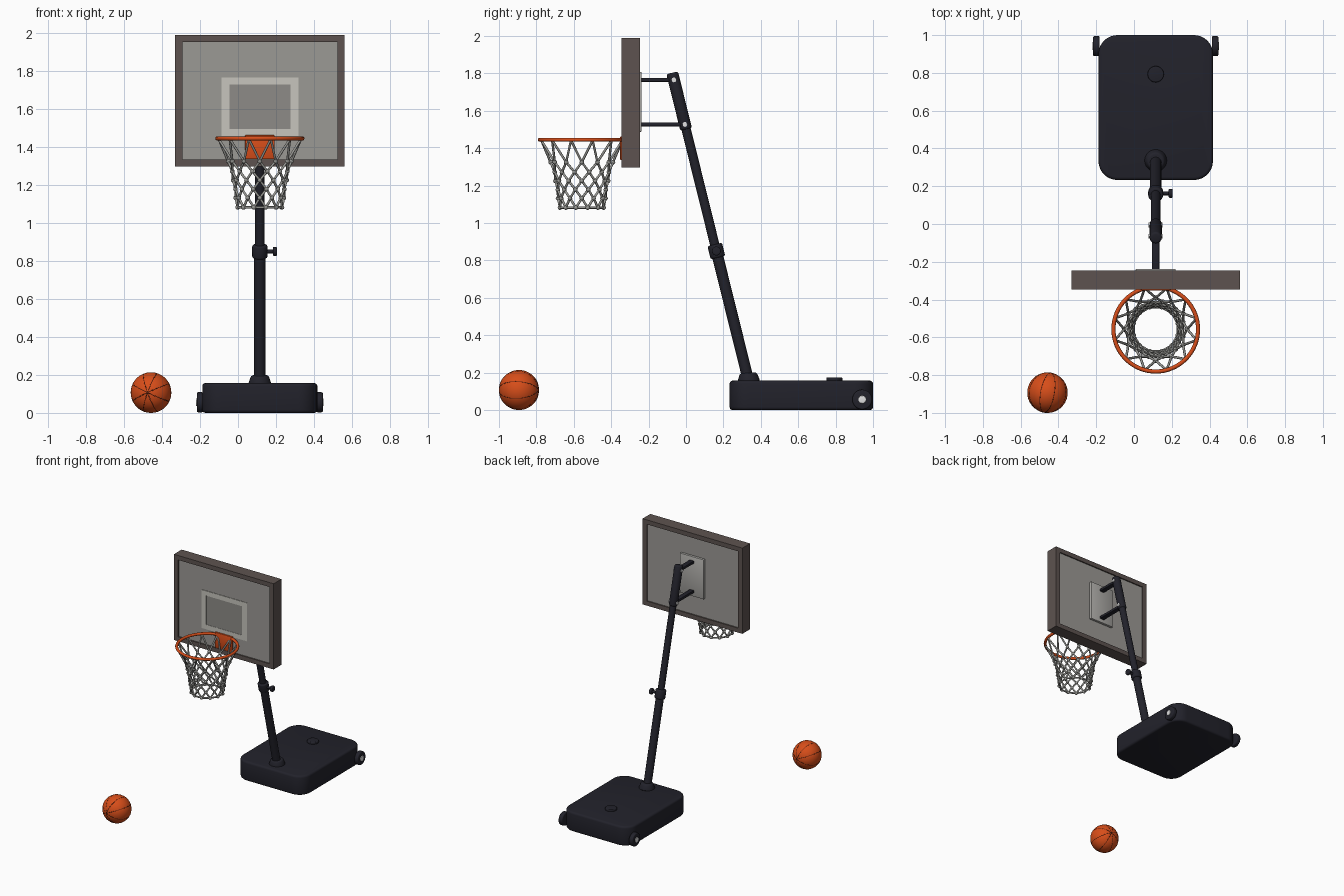
import bpy, bmesh, math
from mathutils import Vector, Matrix

if "Cube" in bpy.data.objects:
    bpy.data.objects.remove(bpy.data.objects["Cube"])

CX = 0.115                      # centre line of the hoop


def mat(name, c):
    m = bpy.data.materials.new(name)
    m.diffuse_color = (*c, 1)
    m.use_nodes = True
    m.node_tree.nodes["Principled BSDF"].inputs["Base Color"].default_value = m.diffuse_color
    return m


NAVY = mat("navy_black", (0.016, 0.016, 0.024))
FRAME = mat("brown_grey", (0.11, 0.086, 0.079))
PANEL = mat("panel_grey", (0.33, 0.32, 0.30))
INNER = mat("target_grey", (0.27, 0.26, 0.245))
LINE = mat("line_white", (0.57, 0.56, 0.51))
PLATE = mat("plate_grey", (0.42, 0.41, 0.39))
ORANGE = mat("orange", (0.68, 0.075, 0.01))
NET = mat("net_grey", (0.32, 0.32, 0.30))
HUB = mat("hub_white", (0.75, 0.75, 0.75))
SEAM = mat("seam_dark", (0.10, 0.015, 0.005))


def finish(name, bm, material, angle=35):
    bmesh.ops.recalc_face_normals(bm, faces=bm.faces)
    me = bpy.data.meshes.new(name)
    bm.to_mesh(me)
    bm.free()
    ob = bpy.data.objects.new(name, me)
    bpy.context.collection.objects.link(ob)
    me.materials.append(material)
    bpy.ops.object.select_all(action='DESELECT')
    ob.select_set(True)
    bpy.context.view_layer.objects.active = ob
    bpy.ops.object.shade_smooth_by_angle(angle=math.radians(angle))
    return ob


def add_box(bm, lo, hi):
    lo, hi = Vector(lo), Vector(hi)
    m = Matrix.Translation((lo + hi) / 2) @ Matrix.Diagonal((*(hi - lo), 1))
    return bmesh.ops.create_cube(bm, size=1, matrix=m)


def box(name, lo, hi, material, bevel=0):
    bm = bmesh.new()
    add_box(bm, lo, hi)
    if bevel:
        bmesh.ops.bevel(bm, geom=bm.edges[:], offset=bevel, segments=2, affect='EDGES', profile=0.5)
    return finish(name, bm, material)


def border(name, x, z0, z1, y0, y1, w, h, material):
    """Rectangular border around the centre line, made of four bars."""
    bm = bmesh.new()
    add_box(bm, (CX - x, y0, z0), (CX - x + w, y1, z1))
    add_box(bm, (CX + x - w, y0, z0), (CX + x, y1, z1))
    add_box(bm, (CX - x + w, y0, z0), (CX + x - w, y1, z0 + h))
    add_box(bm, (CX - x + w, y0, z1 - h), (CX + x - w, y1, z1))
    return finish(name, bm, material)


def rod(name, a, b, r, material, r2=None, bevel=0, seg=32):
    a, b = Vector(a), Vector(b)
    d = b - a
    m = Matrix.Translation((a + b) / 2) @ d.to_track_quat('Z', 'Y').to_matrix().to_4x4()
    bm = bmesh.new()
    bmesh.ops.create_cone(bm, cap_ends=True, segments=seg, radius1=r,
                          radius2=r if r2 is None else r2, depth=d.length, matrix=m)
    if bevel:
        caps = [e for e in bm.edges if any(len(f.verts) > 4 for f in e.link_faces)]
        bmesh.ops.bevel(bm, geom=caps, offset=bevel, segments=3, affect='EDGES', profile=0.5)
    return finish(name, bm, material)


def torus(name, loc, rot, R, r, material, seg=64):
    bpy.ops.mesh.primitive_torus_add(location=loc, rotation=rot, major_radius=R, minor_radius=r,
                                     major_segments=seg, minor_segments=10)
    ob = bpy.context.object
    ob.name = name
    ob.data.materials.append(material)
    bpy.ops.object.shade_smooth()
    return ob


def pole(z, x=0):
    """Point on the leaning pole axis at height z."""
    return Vector((CX + x, 0.373 - 0.248 * z, z))


# Base tank: rounded corners, then softened rims
bm = bmesh.new()
add_box(bm, (CX - 0.303, 0.233, 0), (CX + 0.303, 1.0, 0.157))
up = [e for e in bm.edges if abs(e.verts[0].co.z - e.verts[1].co.z) > 0.1]
bmesh.ops.bevel(bm, geom=up, offset=0.1, segments=8, affect='EDGES', profile=0.5)
rims = [e for e in bm.edges if any(len(f.verts) > 4 for f in e.link_faces)]
bmesh.ops.bevel(bm, geom=rims, offset=0.016, segments=3, affect='EDGES', profile=0.5)
finish("base_tank", bm, NAVY, 40)
rod("fill_cap", (CX, 0.793, 0.15), (CX, 0.793, 0.174), 0.043, NAVY, bevel=0.006)
rod("pole_socket", (CX, 0.336, 0.15), (CX, 0.332, 0.198), 0.062, NAVY, r2=0.045, bevel=0.01)

# Transport wheels with hubs
for side, s in (("left", -1), ("right", 1)):
    at = lambda d: (CX + s * d, 0.942, 0.056)
    rod("wheel_" + side, at(0.297), at(0.332), 0.053, NAVY, bevel=0.008)
    rod("wheel_hub_" + side, at(0.32), at(0.336), 0.021, HUB, bevel=0.003)

# Leaning pole in two tubes, with collar, knob and head
rod("lower_pole", pole(0.15), pole(0.85), 0.030, NAVY)
rod("upper_pole", pole(0.83), pole(1.72), 0.025, NAVY)
rod("height_collar", pole(0.815), pole(0.885), 0.040, NAVY, bevel=0.01)
rod("knob_stem", pole(0.85, 0.03), pole(0.85, 0.075), 0.010, NAVY, seg=16)
rod("knob", pole(0.85, 0.068), pole(0.85, 0.09), 0.024, NAVY, bevel=0.007)
rod("pole_head", pole(1.50), pole(1.803), 0.032, NAVY, bevel=0.012)

# Support arms with bolts
for i, z in enumerate((1.527, 1.765)):
    p = pole(z)
    box(f"support_arm_{i}", (CX - 0.02, -0.242, z - 0.011), (CX + 0.02, p.y, z + 0.011), NAVY, 0.005)
    rod(f"arm_bolt_{i}", pole(z, -0.037), pole(z, 0.037), 0.013, HUB, seg=16)

# Backboard
border("board_frame", 0.446, 1.297, 1.99, -0.346, -0.247, 0.038, 0.036, FRAME)
box("board_panel", (CX - 0.409, -0.336, 1.332), (CX + 0.409, -0.257, 1.955), PANEL)
border("target_lines", 0.203, 1.457, 1.767, -0.340, -0.334, 0.042, 0.038, LINE)
box("target_inside", (CX - 0.162, -0.338, 1.494), (CX + 0.162, -0.334, 1.730), INNER)
box("mounting_plate", (CX - 0.106, -0.259, 1.487), (CX + 0.106, -0.238, 1.807), PLATE, 0.003)

# Rim and its bracket
RC = Vector((CX, -0.557, 1.445))
torus("rim", RC, (0, 0, 0), 0.224, 0.011, ORANGE)
box("rim_bracket", (CX - 0.077, -0.352, 1.337), (CX + 0.077, -0.334, 1.462), ORANGE, 0.003)

# Net: diamond mesh of cords, with a knot at every crossing
rows = [(1.442, 0.224), (1.325, 0.167), (1.272, 0.150), (1.225, 0.141),
        (1.178, 0.133), (1.132, 0.127), (1.082, 0.121)]
N = 12


def net_point(row, i):
    z, r = rows[row]
    a = 2 * math.pi * (i + (0.5 if row % 2 == 0 else 0)) / N - math.pi / 2
    return Vector((RC.x + r * math.cos(a), RC.y + r * math.sin(a), z))


bm = bmesh.new()


def cord(a, b, r=0.0065):
    d = b - a
    m = Matrix.Translation((a + b) / 2) @ d.to_track_quat('Z', 'Y').to_matrix().to_4x4()
    bmesh.ops.create_cone(bm, cap_ends=False, segments=8, radius1=r, radius2=r,
                          depth=d.length, matrix=m)


for row in range(len(rows) - 1):
    for i in range(N):
        shift = 1 if row % 2 == 0 else -1
        for j in (i, i + shift):
            cord(net_point(row, i), net_point(row + 1, j))
for i in range(N):              # closing loop at the bottom
    cord(net_point(len(rows) - 1, i), net_point(len(rows) - 1, i + 1))
finish("net_cords", bm, NET, 60)
bm = bmesh.new()
for row in range(1, len(rows)):
    for i in range(N):
        bmesh.ops.create_icosphere(bm, subdivisions=2, radius=0.0125,
                                   matrix=Matrix.Translation(net_point(row, i)))
finish("net_knots", bm, NET, 60)

# Ball with seams meeting near the front
BC = Vector((-0.458, -0.893, 0.107))
bm = bmesh.new()
bmesh.ops.create_uvsphere(bm, u_segments=40, v_segments=24, radius=0.107,
                          matrix=Matrix.Translation(BC))
finish("ball", bm, ORANGE, 60)
tilt = Matrix.Rotation(math.radians(-10), 4, 'Z')
for i, deg in enumerate((25, 70, 110, 155)):
    rot = (tilt @ Matrix.Rotation(math.radians(deg), 4, 'Y')).to_euler()
    torus(f"ball_seam_{i}", BC, rot, 0.1052, 0.0025, SEAM)
